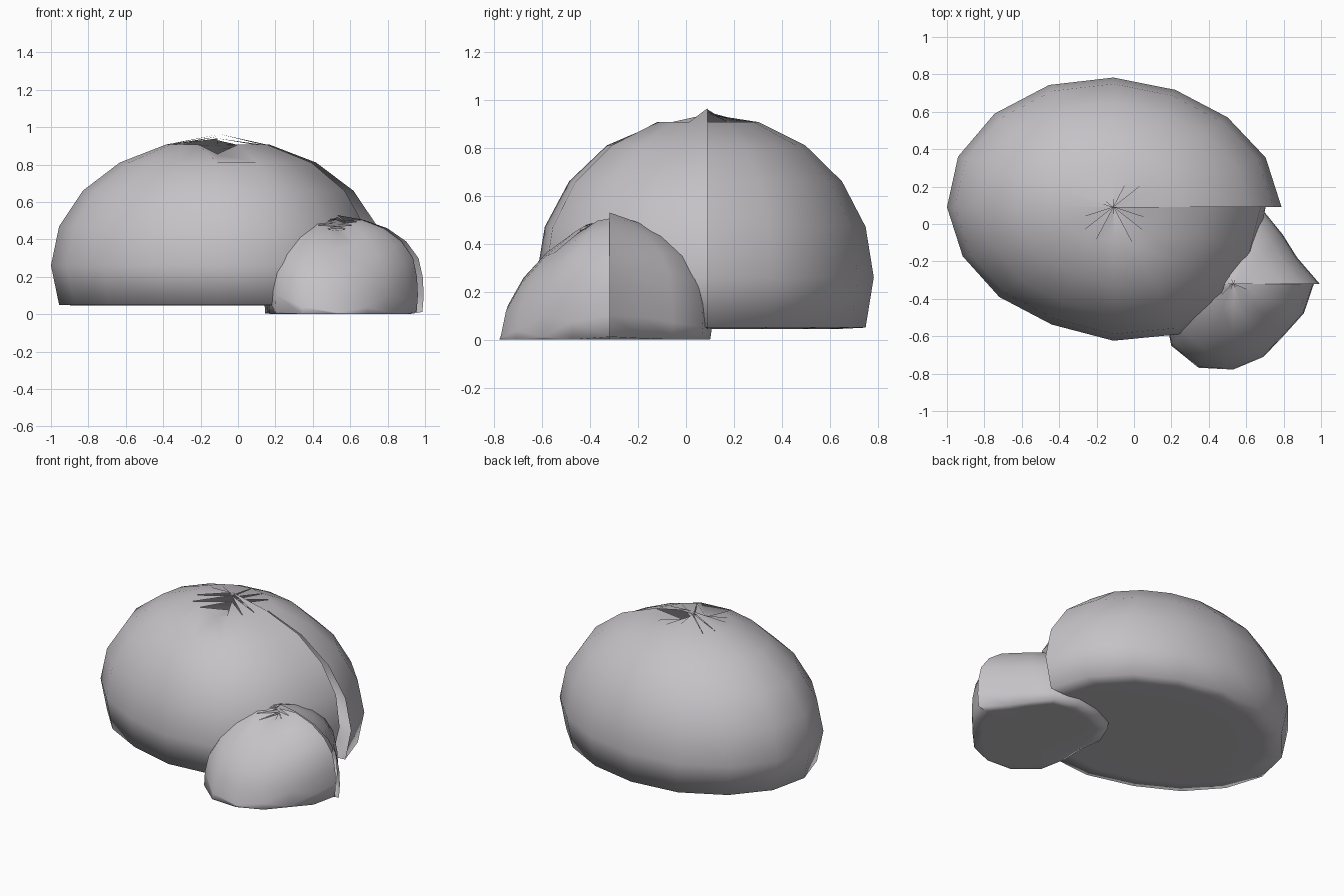
import bpy
import bmesh
from math import sin, cos, pi, tau
from mathutils import Vector

cube = bpy.data.objects.get("Cube")
if cube:
    bpy.data.objects.remove(cube)

# Stone material
stone = bpy.data.materials.new("warm grey stone")
stone.use_nodes = True
GREY = (0.56, 0.54, 0.57, 1.0)
stone.diffuse_color = GREY
stone.node_tree.nodes["Principled BSDF"].inputs["Base Color"].default_value = GREY

SEGMENTS = 16
RINGS = 10
FRONT = 12  # segment facing -y


def boulder(name, centre, size, floor, outline, pinch, foot, sag, notch, tips):
    """Lumpy sphere with a flat base, an open seam facing +x and a split crown.
    outline: radius factor per segment; pinch: inward pull of the seam's front;
    foot: spread of the base; sag: drop of the (front, back) sides;
    notch: drop of the crown's front; tips: crown height per segment."""
    bm = bmesh.new()
    c = Vector(centre)
    rings = []
    for r in range(1, RINGS):
        polar = pi * r / RINGS
        low = max(0.0, -cos(polar))
        ring = []
        for s in range(SEGMENTS + 1):
            a = tau * s / SEGMENTS
            k = outline[s] * sin(polar) * (1 + foot * low * low)
            z = c.z + size[2] * cos(polar)
            # The front side of the seam draws inward toward the ground
            if s == SEGMENTS:
                k *= 1 - pinch * min(1, max(0, r / 5 - 0.4))
            z -= sag[0 if sin(a) < 0 else 1] * sin(a) ** 2 * sin(polar)
            if r == 1 and s == FRONT:
                z -= notch
                k *= 0.7
            ring.append(bm.verts.new((c.x + size[0] * k * cos(a),
                                      c.y + size[1] * k * sin(a), max(floor, z))))
        rings.append(ring)

    # Sides
    for upper, lower in zip(rings, rings[1:]):
        for s in range(SEGMENTS):
            bm.faces.new((upper[s], lower[s], lower[s + 1], upper[s + 1]))

    # Split crown and closed base
    base = bm.verts.new((c.x, c.y, floor))
    for s in range(SEGMENTS):
        tip = bm.verts.new((c.x, c.y, tips[s]))
        bm.faces.new((tip, rings[0][s], rings[0][s + 1]))
        bm.faces.new((base, rings[-1][s + 1], rings[-1][s]))

    for f in bm.faces:
        f.smooth = True
    mesh = bpy.data.meshes.new(name)
    bm.to_mesh(mesh)
    bm.free()
    mesh.materials.append(stone)
    obj = bpy.data.objects.new(name, mesh)
    bpy.context.collection.objects.link(obj)


# Large boulder
boulder("large_boulder", (-0.11, 0.09, 0.26), (0.89, 0.70, 0.68), 0.045,
        [1.01, 0.99, 0.97, 0.97, 0.99, 1.01, 1.01, 1.01, 1.0,
         0.98, 0.97, 0.97, 1.02, 1.05, 0.98, 0.93, 0.96],
        0.08, 0.0, (0.0, 0.0), 0.05,
        [0.88, 0.88, 0.91, 0.93, 0.94, 0.94, 0.95, 0.96,
         0.96, 0.94, 0.90, 0.84, 0.84, 0.90, 0.94, 0.965])

# Small boulder leaning on its front left
boulder("small_boulder", (0.53, -0.32, 0.2), (0.44, 0.44, 0.32), 0.0,
        [1.04, 0.83, 0.84, 0.95, 0.96, 0.97, 1.03, 0.95, 0.84,
         0.89, 1.05, 1.09, 1.03, 0.95, 0.87, 0.92, 0.97],
        0.0, 0.67, (0.19, 0.06), 0.0,
        [0.53, 0.53, 0.53, 0.52, 0.52, 0.51, 0.51, 0.51,
         0.50, 0.49, 0.47, 0.46, 0.46, 0.47, 0.48, 0.50])
